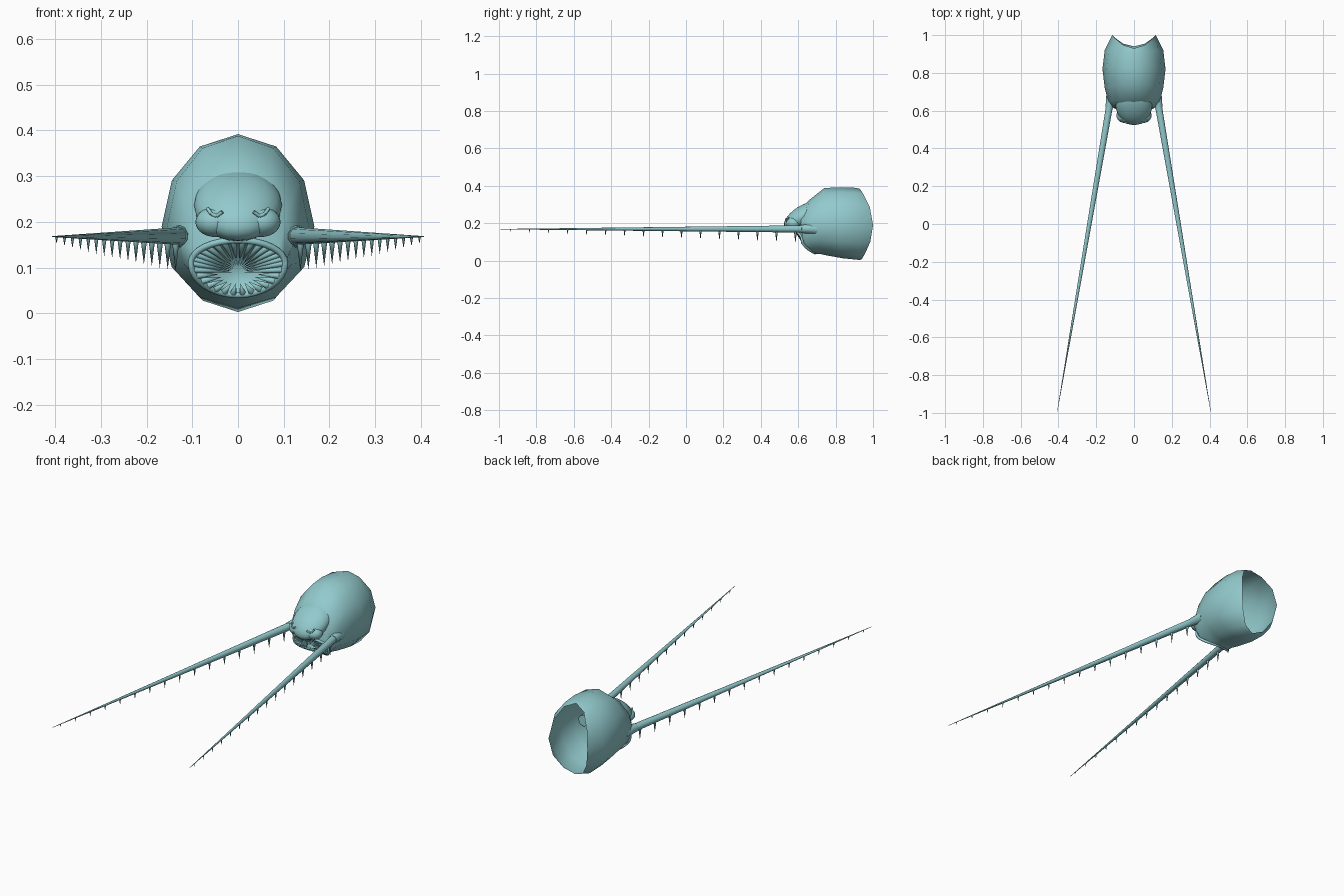
import bpy, bmesh
from math import sin, cos, pi, radians
from mathutils import Vector, Matrix

cube = bpy.data.objects.get("Cube")
if cube:
    bpy.data.objects.remove(cube, do_unlink=True)

mat = bpy.data.materials.new("pale_teal")
mat.use_nodes = True
COLOR = (0.29, 0.59, 0.61, 1)
mat.diffuse_color = COLOR
mat.node_tree.nodes["Principled BSDF"].inputs["Base Color"].default_value = COLOR


def finish(name, bm, angle=50):
    mesh = bpy.data.meshes.new(name)
    bm.to_mesh(mesh)
    bm.free()
    ob = bpy.data.objects.new(name, mesh)
    bpy.context.collection.objects.link(ob)
    mesh.materials.append(mat)
    bpy.ops.object.select_all(action="DESELECT")
    ob.select_set(True)
    bpy.context.view_layer.objects.active = ob
    bpy.ops.object.shade_smooth_by_angle(angle=radians(angle))
    return ob


def add_cone(bm, a, b, r1, r2, sides, caps=True):
    a, b = Vector(a), Vector(b)
    turn = (b - a).to_track_quat("Z", "Y").to_matrix().to_4x4()
    bmesh.ops.create_cone(bm, cap_ends=caps, segments=sides, radius1=r1, radius2=r2,
                          depth=(b - a).length,
                          matrix=Matrix.Translation((a + b) / 2) @ turn)


def add_ball(bm, centre, size, tilt=0):
    m = (Matrix.Translation(centre) @ Matrix.Rotation(radians(tilt), 4, "X")
         @ Matrix.Diagonal((*size, 1)))
    bmesh.ops.create_uvsphere(bm, u_segments=24, v_segments=14, radius=1, matrix=m)


def ring_point(ring, angle):
    """Ring = top y, top z, side y, side z, bottom y, bottom z, half width."""
    ty, tz, my, mz, by, bz, w = ring
    c = cos(angle)
    ey, ez = (ty, tz) if c > 0 else (by, bz)
    return Vector((w * sin(angle), my + (ey - my) * c * c, mz + (ez - mz) * abs(c)))


# Hollow head shell, from the open back rim to the inside of the mouth
LIP = (.585, .16, .62, .11, .69, .04, .103)
RINGS = [
    (.93, .383, 1.0, .19, .94, .008, .115),
    (.91, .389, .92, .19, .93, .003, .155),
    (.83, .392, .82, .19, .84, .012, .167),
    (.74, .388, .72, .19, .75, .028, .155),
    (.66, .325, .65, .18, .715, .036, .137),
    (.61, .27, .62, .15, .70, .034, .12),
    LIP,
    (.64, .145, .66, .11, .70, .055, .085),
]
SIDES = 12
bm = bmesh.new()
rows = [[bm.verts.new(ring_point(r, 2 * pi * i / SIDES)) for i in range(SIDES)] for r in RINGS]
for a, b in zip(rows, rows[1:]):
    for i in range(SIDES):
        j = (i + 1) % SIDES
        bm.faces.new((a[i], a[j], b[j], b[i]))
throat = bm.verts.new((0, .71, .1))
for i in range(SIDES):
    bm.faces.new((rows[-1][i], rows[-1][(i + 1) % SIDES], throat))
bmesh.ops.recalc_face_normals(bm, faces=bm.faces)
finish("head_shell", bm, 60)

# Rounded lip around the mouth
curve = bpy.data.curves.new("lip_path", "CURVE")
curve.dimensions = "3D"
curve.bevel_depth = .007
curve.bevel_resolution = 2
spline = curve.splines.new("POLY")
spline.points.add(31)
for i, p in enumerate(spline.points):
    p.co = (*ring_point(LIP, 2 * pi * i / 32), 1)
spline.use_cyclic_u = True
lip = bpy.data.objects.new("mouth_lip", curve)
bpy.context.collection.objects.link(lip)
curve.materials.append(mat)

# Snout with two fleshy cheeks and hooked nostril folds
bm = bmesh.new()
add_ball(bm, (0, .628, .237), (.096, .118, .057), 32)
for s in (-1, 1):
    add_ball(bm, (s * .05, .575, .2), (.043, .04, .033))
    fold = [(.034, .533, .222), (.047, .538, .213), (.058, .541, .217), (.067, .55, .23)]
    for a, b in zip(fold, fold[1:]):
        add_cone(bm, (s * a[0], *a[1:]), (s * b[0], *b[1:]), .004, .004, 8)
finish("snout", bm)

# Ring of needle teeth converging on the middle of the mouth
bm = bmesh.new()
COUNT = 30
for i in range(COUNT):
    a = 2 * pi * (i + .5) / COUNT
    root = ring_point(LIP, a) * .94 + Vector((0, .665, .1)) * .06
    tip = Vector((.012 * sin(a), .615, .092 + .012 * cos(a)))
    if cos(a) < -.3:
        tip = root.lerp(tip, .6)
    add_cone(bm, root, tip, .0075, 0, 8)
finish("mouth_teeth", bm)

# Long tapering tusks, each with a socket and a comb of hanging spikes
ROOT, TIP = Vector((.127, .64, .169)), Vector((.406, -.992, .168))
for side, s in (("left", 1), ("right", -1)):
    def at(t):
        p = ROOT.lerp(TIP, t)
        return Vector((s * p.x, p.y, p.z))

    bm = bmesh.new()
    add_cone(bm, at(0), at(1), .0195, .001, 10)
    finish(side + "_tusk", bm)

    bm = bmesh.new()
    add_cone(bm, at(-.035), at(.015), .03, .021, 10)
    finish(side + "_tusk_socket", bm)

    bm = bmesh.new()
    for k in range(16):
        t = (.64 - (.585 - .1015 * k)) / 1.632
        top = at(t) - Vector((0, 0, .01 * (1 - t)))
        length = .012 + .056 * (1 - t) ** .8
        add_cone(bm, top, top - Vector((0, 0, length)), .003 + .0055 * (1 - t), 0, 8)
    finish(side + "_tusk_spikes", bm)
